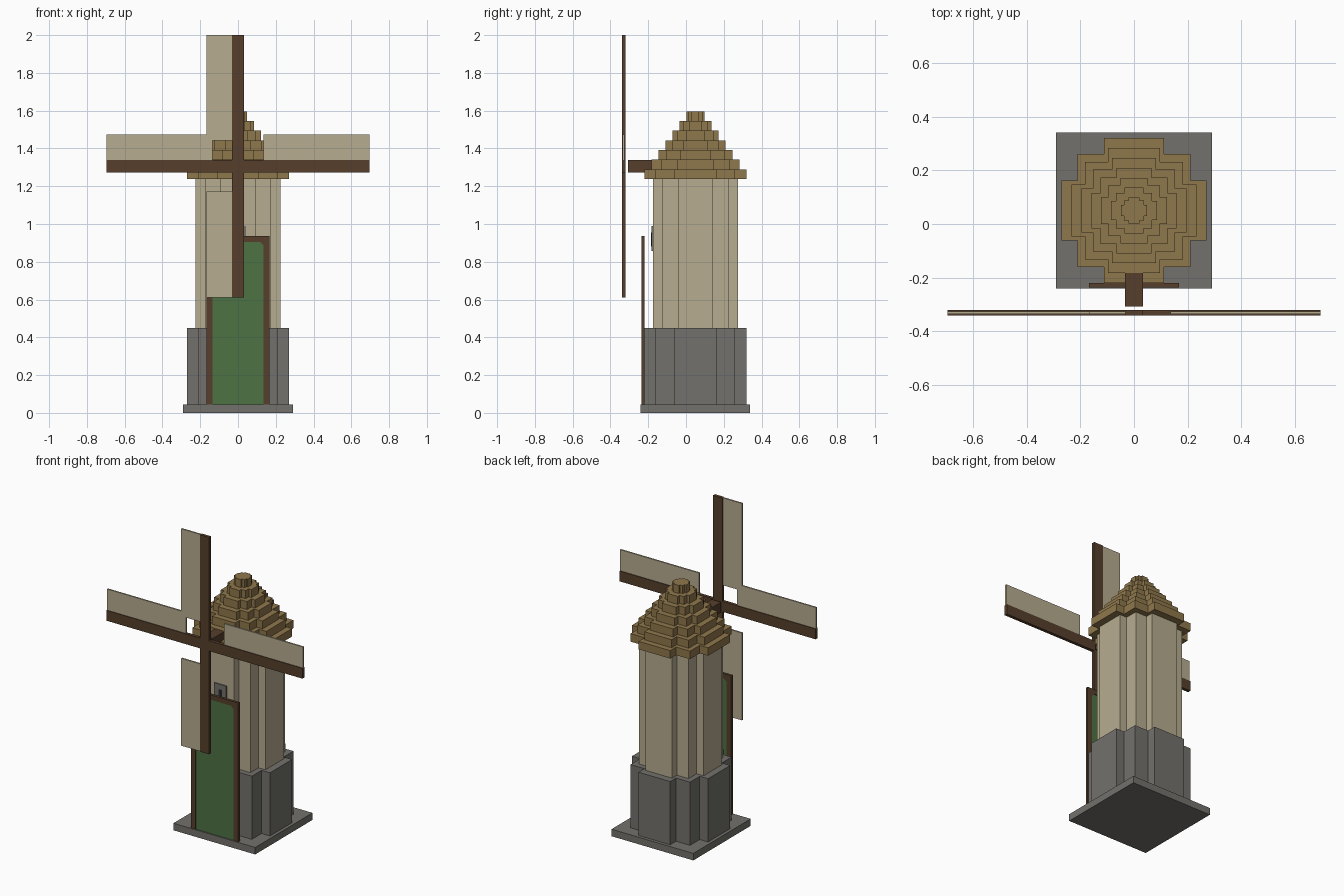
import bpy, bmesh

if "Cube" in bpy.data.objects:
    bpy.data.objects.remove(bpy.data.objects["Cube"])

CY = 0.05  # tower axis in y


def material(name, r, g, b):
    lin = lambda c: ((c / 255 + 0.055) / 1.055) ** 2.4
    m = bpy.data.materials.new(name)
    m.diffuse_color = (lin(r), lin(g), lin(b), 1)
    m.use_nodes = True
    m.node_tree.nodes["Principled BSDF"].inputs["Base Color"].default_value = m.diffuse_color
    return m


STONE = material("grey stone", 115, 113, 108)
PLASTER = material("cream plaster", 183, 172, 144)
THATCH = material("straw thatch", 143, 119, 75)
WOOD = material("dark wood", 86, 63, 44)
GREEN = material("green paint", 77, 114, 68)
DARK = material("dark opening", 50, 48, 46)


def prism(name, mat, profile, axis, lo, hi):
    """Extrude a 2D profile along z, or along y for an (x, z) profile."""
    place = (lambda p, h: (p[0], p[1], h)) if axis == 'z' else (lambda p, h: (p[0], h, p[1]))
    bm = bmesh.new()
    a = [bm.verts.new(place(p, lo)) for p in profile]
    b = [bm.verts.new(place(p, hi)) for p in profile]
    n = len(a)
    bm.faces.new(a)
    bm.faces.new(b[::-1])
    for i in range(n):
        bm.faces.new((a[i], b[i], b[(i + 1) % n], a[(i + 1) % n]))
    bmesh.ops.recalc_face_normals(bm, faces=bm.faces[:])
    me = bpy.data.meshes.new(name)
    bm.to_mesh(me)
    bm.free()
    me.materials.append(mat)
    ob = bpy.data.objects.new(name, me)
    bpy.context.collection.objects.link(ob)
    return ob


def box(name, mat, x0, x1, y0, y1, z0, z1):
    return prism(name, mat, [(x0, y0), (x1, y0), (x1, y1), (x0, y1)], 'z', z0, z1)


def stepped_round(name, mat, r, z0, z1):
    """Blocky circle: three overlapping rectangles as one outline."""
    s, m = 0.415 * r, 0.78 * r
    quarter = [(r, s), (m, s), (m, m), (s, m), (s, r)]
    pts = []
    for _ in range(4):
        pts += quarter
        quarter = [(-y, x) for x, y in quarter]
    return prism(name, mat, [(x, y + CY) for x, y in pts], 'z', z0, z1)


# Ground slab, stone footing and plaster tower
box("ground_slab", STONE, -0.29, 0.29, CY - 0.29, CY + 0.29, 0, 0.045)
stepped_round("stone_footing", STONE, 0.27, 0.045, 0.45)
stepped_round("tower_wall", PLASTER, 0.225, 0.45, 1.238)

# Seven shrinking roof tiers
for i in range(7):
    z = 1.238 + 0.0512 * i
    stepped_round(f"roof_tier_{i + 1}", THATCH, 0.27 - 0.0370 * i, z, z + 0.0512)

# Door: arch-cornered panel inside a wooden frame
W, T, w, t, c = 0.167, 0.936, 0.135, 0.905, 0.018
panel = [(-w, 0.045), (-w, t - c), (-w + c, t), (w - c, t), (w, t - c), (w, 0.045)]
frame = panel + [(W, 0.045), (W, T), (-W, T), (-W, 0.045)]
prism("door_frame", WOOD, frame, 'y', -0.236, -0.219)
prism("door_panel", GREEN, panel, 'y', -0.232, -0.222)

# Small window above the door
box("window_plate", STONE, -0.043, 0.043, -0.182, -0.17, 0.857, 0.99)
box("window_slit", DARK, -0.01, 0.01, -0.184, -0.18, 0.88, 0.955)

# Axle and crossed sail beams
HZ, B, L = 1.306, 0.033, 0.695
box("axle", WOOD, -B, B, -0.308, -0.17, HZ - B, HZ + B)
cross = []
arm = [(L, -B), (L, B), (B, B)]
for _ in range(4):
    cross += arm
    arm = [(-y, x) for x, y in arm]
prism("sail_beams", WOOD, [(x, z + HZ) for x, z in cross], 'y', -0.34, -0.32)

# Sail cloths: above the level arms, left of the upright arms
G, S = 0.135, 0.168
for side, sx in (("left", -1), ("right", 1)):
    x0, x1 = sorted((sx * G, sx * L))
    box(f"sail_cloth_{side}", PLASTER, x0, x1, -0.335, -0.325, HZ + B, HZ + S)
for side, sz in (("bottom", -1), ("top", 1)):
    z0, z1 = sorted((HZ + sz * G, HZ + sz * L))
    box(f"sail_cloth_{side}", PLASTER, -S, -B, -0.335, -0.325, z0, z1)
